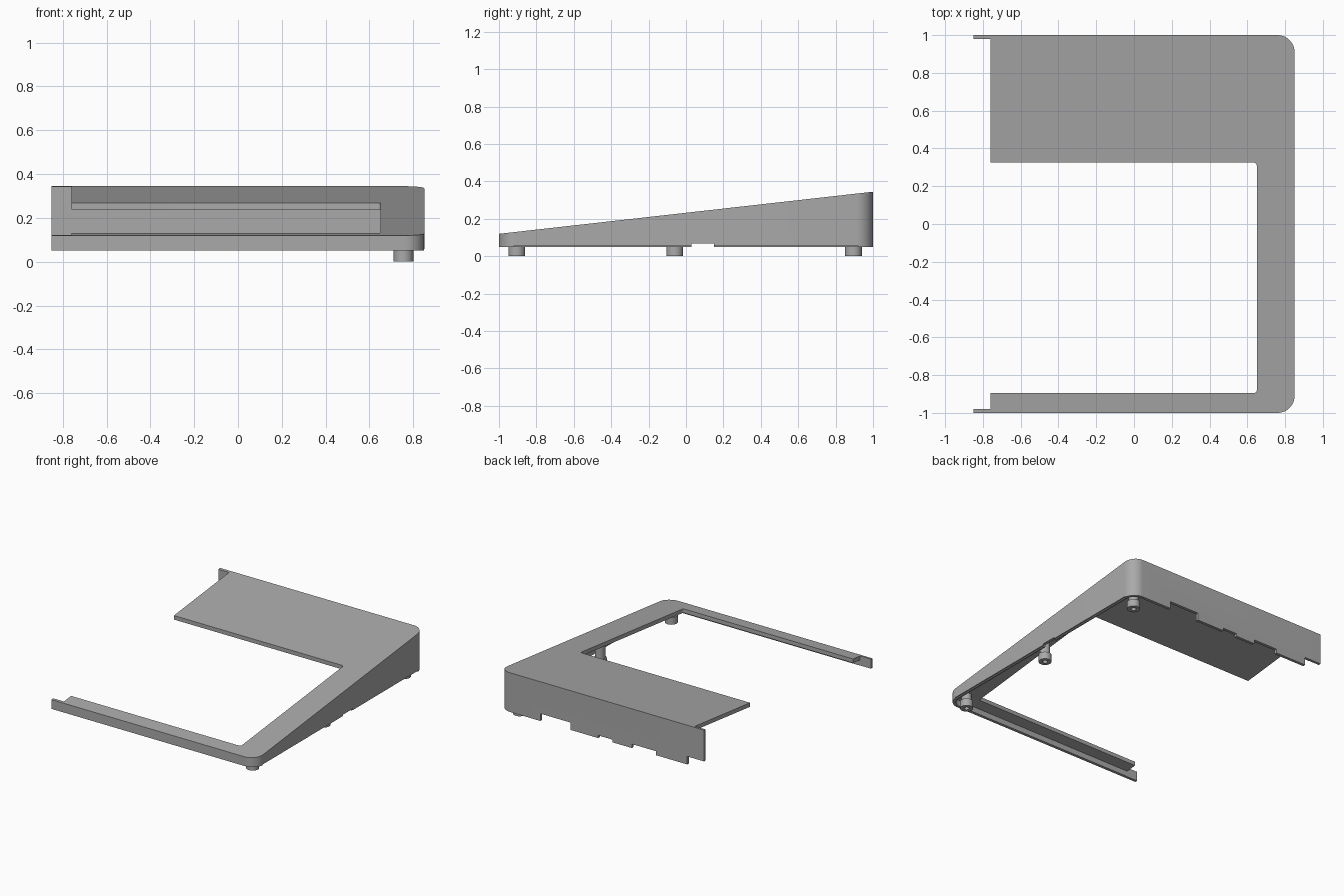
import bpy, bmesh, math

old = bpy.data.objects.get("Cube")
if old:
    bpy.data.objects.remove(old)

grey = bpy.data.materials.new("plain grey")
grey.use_nodes = True
COLOUR = (0.4, 0.4, 0.4, 1)
grey.diffuse_color = COLOUR
grey.node_tree.nodes["Principled BSDF"].inputs["Base Color"].default_value = COLOUR

BASE, SKIN = 0.05, 0.03


def slope(y):
    """Height of the sloping top at depth y."""
    return 0.232 + 0.1125 * y


def finish(name, bm):
    bmesh.ops.recalc_face_normals(bm, faces=bm.faces[:])
    mesh = bpy.data.meshes.new(name)
    bm.to_mesh(mesh)
    bm.free()
    obj = bpy.data.objects.new(name, mesh)
    bpy.context.collection.objects.link(obj)
    mesh.materials.append(grey)
    return obj


def prism(name, outline, bottom, top):
    """Solid on an outline, with a flat bottom and a top height given by y."""
    bm = bmesh.new()
    low = [bm.verts.new((x, y, bottom)) for x, y in outline]
    high = [bm.verts.new((x, y, top(y))) for x, y in outline]
    bm.faces.new(low)
    bm.faces.new(high)
    n = len(low)
    for i in range(n):
        j = (i + 1) % n
        bm.faces.new((low[i], low[j], high[j], high[i]))
    return finish(name, bm)


def arc(cx, cy, r, start, end, steps):
    return [(cx + r * math.cos(math.radians(start + (end - start) * i / steps)),
             cy + r * math.sin(math.radians(start + (end - start) * i / steps)))
            for i in range(steps + 1)]


def outer_path(inset, left):
    """Open path along the front, right and back with rounded corners."""
    r = 0.09 - inset
    return ([(left, -1 + inset)] + arc(0.76, -0.91, r, -90, 0, 12)
            + arc(0.76, 0.91, r, 0, 90, 12) + [(left, 1 - inset)])


def cut(target, cutter):
    mod = target.modifiers.new("cut", "BOOLEAN")
    mod.operation = "DIFFERENCE"
    mod.solver = "EXACT"
    mod.object = cutter
    bpy.context.view_layer.objects.active = target
    bpy.ops.object.modifier_apply(modifier=mod.name)
    bpy.data.objects.remove(cutter)


def box(x0, x1, y0, y1, top):
    return prism("cutter", [(x0, y0), (x1, y0), (x1, y1), (x0, y1)], 0, lambda y: top)


def smooth(obj):
    bpy.ops.object.select_all(action="DESELECT")
    obj.select_set(True)
    bpy.context.view_layer.objects.active = obj
    bpy.ops.object.shade_smooth_by_angle(angle=math.radians(30))


# C-shaped wedge with thin tabs at the open left side
opening = [(-0.85, 0.98), (-0.76, 0.98), (-0.76, 0.325)]
opening += arc(0.635, 0.31, 0.015, 90, 0, 4) + arc(0.635, -0.88, 0.015, 0, -90, 4)
opening += [(-0.76, -0.895), (-0.76, -0.98), (-0.85, -0.98)]
shell = prism("wedge_shell", outer_path(0, -0.85) + opening, BASE, slope)

# Hollow underside
cut(shell, prism("cutter", outer_path(0.022, -0.8), 0, lambda y: slope(y) - SKIN))

# Step along the lower edge of the right wall, and its notch
cut(shell, box(0.84, 0.9, -0.92, 0.92, 0.057))
cut(shell, box(0.8, 0.9, 0.03, 0.15, 0.067))

# Cable notches in the lower edge of the back wall
for x0, x1, top in [(0.26, 0.51, 0.105), (-0.09, 0.03, 0.07),
                    (-0.45, -0.25, 0.08), (-0.9, -0.71, 0.11)]:
    cut(shell, box(x0, x1, 0.95, 1.05, top))
smooth(shell)


def lathe(name, profile, x, y, sides=32):
    """Turn a radius and height profile about a vertical axis."""
    bm = bmesh.new()
    rings = [[bm.verts.new((x + r * math.cos(math.tau * i / sides),
                            y + r * math.sin(math.tau * i / sides), z))
              for i in range(sides)] for r, z in profile]
    for a, b in zip(rings, rings[1:]):
        for i in range(sides):
            j = (i + 1) % sides
            bm.faces.new((a[i], a[j], b[j], b[i]))
    bm.faces.new(rings[0])
    bm.faces.new(rings[-1])
    smooth(finish(name, bm))


# Round feet with a screw recess, each on a boss reaching the top plate
for label, y in (("front", -0.905), ("middle", -0.06), ("back", 0.895)):
    roof = slope(y) - SKIN + 0.008
    lathe(label + "_foot", [(0.018, 0.025), (0.018, 0), (0.045, 0), (0.045, 0.055),
                            (0.035, 0.055), (0.035, roof)], 0.755, y)
